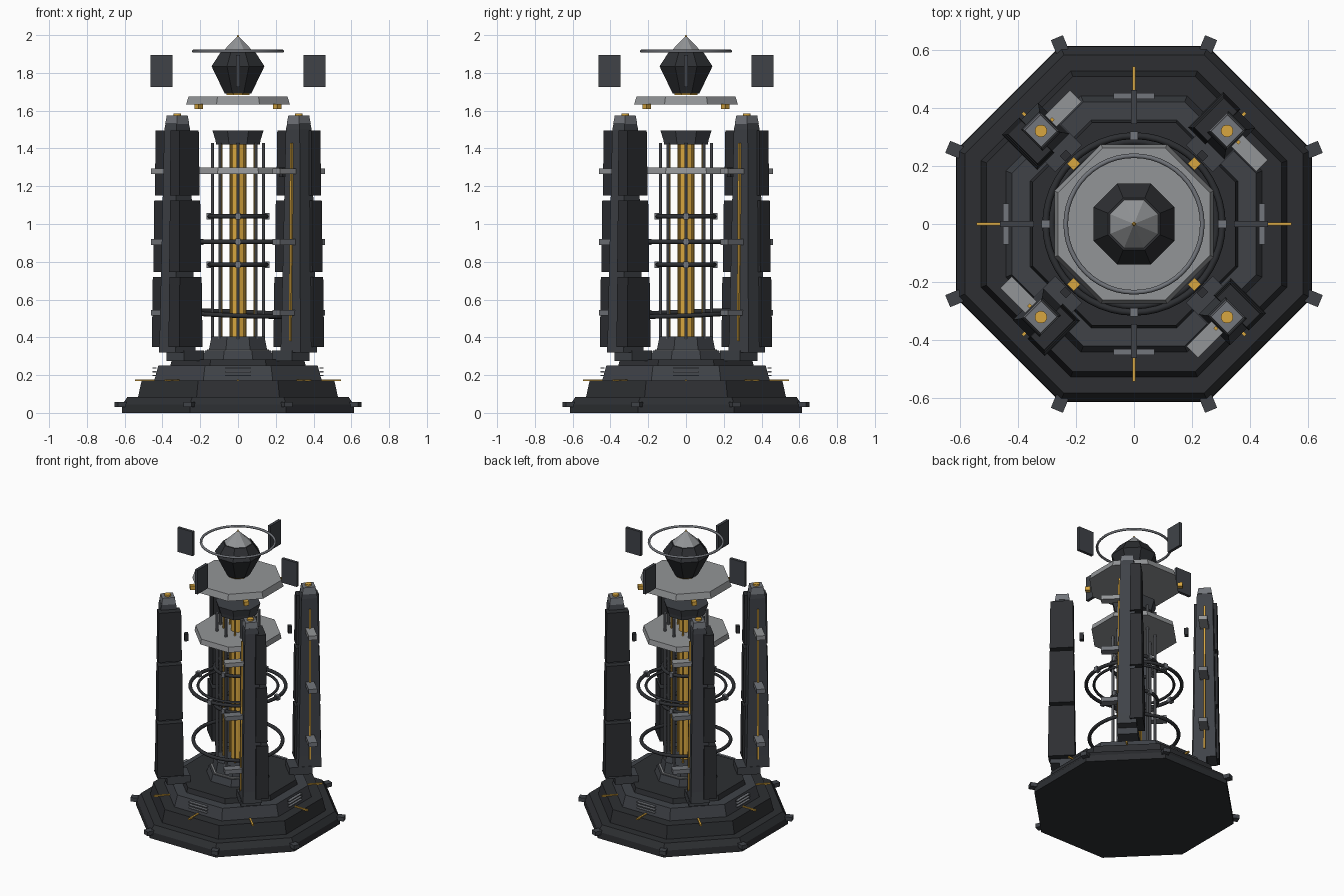
import bpy, bmesh
from math import sin, cos, pi, radians
from mathutils import Matrix, Vector

if "Cube" in bpy.data.objects:
    bpy.data.objects.remove(bpy.data.objects["Cube"])


def material(name, rgb):
    m = bpy.data.materials.new(name)
    m.diffuse_color = (*rgb, 1)
    m.use_nodes = True
    m.node_tree.nodes["Principled BSDF"].inputs["Base Color"].default_value = m.diffuse_color
    return m


DARK = material("dark_metal", (0.026, 0.028, 0.032))
MID = material("slate_metal", (0.05, 0.055, 0.064))
LIGHT = material("light_metal", (0.29, 0.30, 0.31))
STEEL = material("steel", (0.17, 0.18, 0.20))
GOLD = material("gold", (0.68, 0.38, 0.05))
QUARTERS = [i * 90 for i in range(4)]
DIAGONALS = [45 + a for a in QUARTERS]


def add(name, bm, mat, matrix=Matrix()):
    bmesh.ops.recalc_face_normals(bm, faces=bm.faces)
    me = bpy.data.meshes.new(name)
    bm.to_mesh(me)
    bm.free()
    me.materials.append(mat)
    ob = bpy.data.objects.new(name, me)
    ob.matrix_world = matrix
    bpy.context.collection.objects.link(ob)
    return ob


def loft(bm, rings):
    """Skin closed point rings and cap both ends."""
    loops = [[bm.verts.new(p) for p in r] for r in rings]
    n = len(loops[0])
    for a, b in zip(loops, loops[1:]):
        for i in range(n):
            bm.faces.new((a[i], a[(i + 1) % n], b[(i + 1) % n], b[i]))
    bm.faces.new(loops[0][::-1])
    bm.faces.new(loops[-1])


def prism(name, profile, mat, n=8, loc=(0, 0, 0)):
    """Regular n-gon stack; profile = (apothem, z), flats facing the axes."""
    bm = bmesh.new()
    k = 1 / cos(pi / n)
    loft(bm, [[(a * k * cos((i + .5) * 2 * pi / n), a * k * sin((i + .5) * 2 * pi / n), z)
               for i in range(n)] for a, z in profile])
    return add(name, bm, mat, Matrix.Translation(loc))


def radial_block(name, angle, r, t, sections, mat):
    """Rectangular stack at a polar spot; sections = (half radial, half tangential, z)."""
    bm = bmesh.new()
    loft(bm, [[(r + a, t + b, z), (r - a, t + b, z), (r - a, t - b, z), (r + a, t - b, z)]
              for a, b, z in sections])
    return add(name, bm, mat, Matrix.Rotation(radians(angle), 4, 'Z'))


def slab(name, angle, r, t, size, z0, z1, mat):
    a, b = size[0] / 2, size[1] / 2
    return radial_block(name, angle, r, t, [(a, b, z0), (a, b, z1)], mat)


def ring(name, R, rad, z, mat, tilt=0, n=48, m=8):
    bm = bmesh.new()
    v = [[bm.verts.new(((R + rad * cos(2 * pi * j / m)) * cos(2 * pi * i / n),
                        (R + rad * cos(2 * pi * j / m)) * sin(2 * pi * i / n),
                        rad * sin(2 * pi * j / m))) for j in range(m)] for i in range(n)]
    for i in range(n):
        for j in range(m):
            i2, j2 = (i + 1) % n, (j + 1) % m
            bm.faces.new((v[i][j], v[i2][j], v[i2][j2], v[i][j2]))
    rot = Matrix.Rotation(radians(tilt), 4, Vector((1, 1, 0)).normalized())
    return add(name, bm, mat, Matrix.Translation((0, 0, z)) @ rot)


# Stepped octagonal base
prism("base_bottom_step", [(.615, 0), (.613, .045), (.585, .085)], DARK)
prism("base_middle_step", [(.53, .08), (.51, .172)], DARK)
prism("base_upper_step", [(.445, .165), (.422, .25)], MID)
prism("base_top_step", [(.36, .245), (.35, .283)], DARK)
prism("core_pedestal", [(.19, .28), (.175, .33)], MID)
prism("pedestal_trim", [(.165, .328), (.165, .336)], LIGHT)

for i in range(8):
    slab("base_corner_clamp", 22.5 + i * 45, .672, 0, (.05, .045), .03, .058, MID)
    slab("base_gold_inlay", i * 45, .455, 0, (.18, .012), .168, .178, GOLD)

# Vent slats on the four main sides
for a in QUARTERS:
    for z in (.195, .215, .235):
        slab("vent_slat", a, .442, 0, (.02, .14), z, z + .006, STEEL)

# Central energy column
prism("core_lower_collar", [(.155, .33), (.14, .405)], MID)
prism("core_upper_collar", [(.115, 1.42), (.12, 1.445), (.135, 1.495)], MID)
prism("gold_core", [(.045, .39), (.045, 1.43)], GOLD, 16)
for i in range(8):
    a = i * pi / 4
    prism("steel_rod", [(.009, .39), (.009, 1.43)], STEEL, 8, (.135 * cos(a), .135 * sin(a), 0))
    b = a + pi / 8
    prism("gold_rod", [(.006, .39), (.006, 1.43)], GOLD, 8, (.095 * cos(b), .095 * sin(b), 0))

# Rings around the column
ring("large_ring_outer", .305, .012, .905, DARK)
ring("large_ring_inner", .255, .009, .905, DARK)
ring("lower_ring", .285, .012, .525, DARK, tilt=3)
for z in (.785, 1.04):
    ring("small_ring", .15, .012, z, DARK)
    for a in QUARTERS:
        slab("small_ring_node", a, .155, 0, (.024, .024), z - .017, z + .017, STEEL)
for a in QUARTERS:
    slab("large_ring_node", a, .305, 0, (.03, .026), .888, .922, STEEL)

# Light octagonal plates
prism("middle_plate", [(.262, 1.265), (.255, 1.3)], LIGHT)
prism("upper_plate", [(.275, 1.632), (.262, 1.675)], LIGHT)

# Four corner towers
for a in DIAGONALS:
    R = .455
    slab("tower_foot", a, .395, 0, (.15, .13), .275, .33, MID)
    radial_block("tower_shaft", a, R, 0, [(.076, .062, .32), (.072, .06, .4),
                                         (.052, .045, 1.5), (.046, .04, 1.535)], MID)
    radial_block("tower_cap", a, R, 0, [(.046, .044, 1.53), (.04, .038, 1.575)], STEEL)
    x, y = R * cos(radians(a)), R * sin(radians(a))
    prism("tower_gold_cap", [(.021, 1.57), (.021, 1.586)], GOLD, 16, (x, y, 0))
    # armour on one flank, gold strip and clips on the other
    for z0, z1, h, t in ((.35, .72, .086, .104), (.745, 1.125, .081, .098), (1.15, 1.495, .076, .092)):
        m = (t + .02) / 2
        radial_block("tower_armour", a, R, m, [(h, t - m, z0), (h - .004, t - m - .003, z1)], DARK)
    radial_block("tower_gold_strip", a, R, -.055, [(.006, .013, .38), (.006, .005, 1.43)], GOLD)
    for z in (.53, .905, 1.28):
        slab("tower_clip", a, R, -.105, (.056, .13), z - .015, z + .015, STEEL if z < 1.2 else LIGHT)
    slab("floating_chip", a, .335, 0, (.025, .03), 1.25, 1.3, DARK)
    slab("plate_gold_foot", a, .295, 0, (.032, .032), 1.608, 1.636, GOLD)

# Crown: faceted gem, cone, halo and four floating fins
prism("crown_gold_seat", [(.06, 1.682), (.06, 1.694)], GOLD)
prism("crown_gem", [(.07, 1.69), (.14, 1.835), (.09, 1.912)], DARK)
prism("crown_cone", [(.085, 1.91), (.006, 1.99)], LIGHT)
prism("crown_gold_tip", [(.008, 1.985), (.003, 2.0)], GOLD)
ring("crown_halo", .236, .008, 1.915, STEEL)
for a in QUARTERS:
    slab("floating_fin", a, .405, 0, (.118, .02), 1.725, 1.895, MID)

for ob in bpy.data.objects:
    if "ring" in ob.name and "node" not in ob.name or "halo" in ob.name:
        ob.data.shade_smooth()
